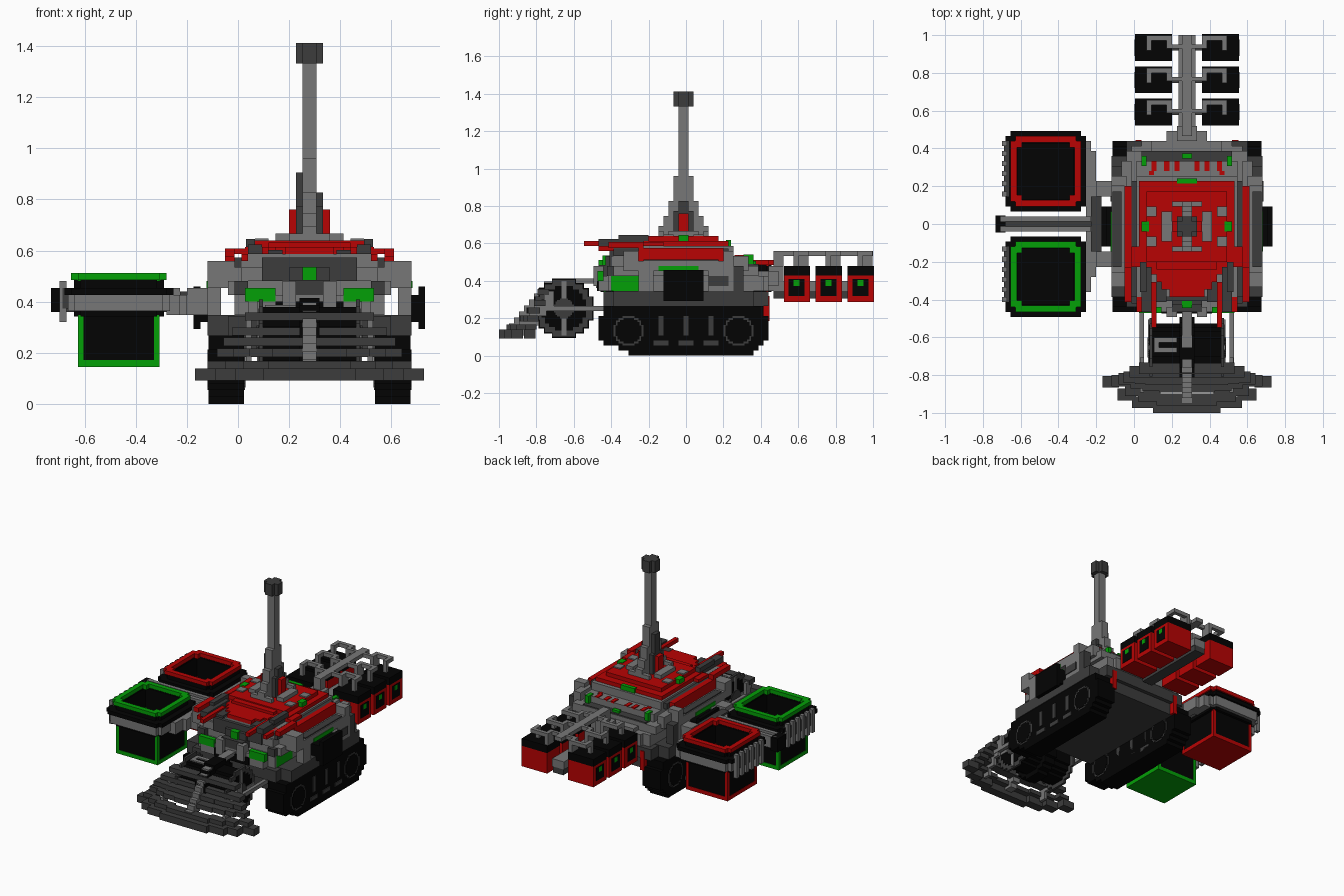
import bpy, bmesh
from mathutils import Matrix, Vector

if "Cube" in bpy.data.objects:
    bpy.data.objects.remove(bpy.data.objects["Cube"])

U = 2 / 75                          # size of one block
ORIGIN = Vector((10.5, -0.5, 0))    # tank axis, in blocks


def material(name, r, g, b):
    m = bpy.data.materials.new(name)
    m.use_nodes = True
    m.diffuse_color = (r, g, b, 1)
    m.node_tree.nodes["Principled BSDF"].inputs["Base Color"].default_value = (r, g, b, 1)
    return m


GREY = material("mid grey", .185, .185, .185)
DARK = material("dark grey", .046, .046, .046)
BLACK = material("black", .001, .001, .001)
RED = material("red", .48, .001, .001)
GREEN = material("green", .001, .35, .002)


def part(name, boxes, mirror=False):
    """One object from block boxes (material, x0, x1, y0, y1, z0, z1)."""
    bm, mats = bmesh.new(), []
    for mat, x0, x1, y0, y1, z0, z1 in boxes:
        if mat not in mats:
            mats.append(mat)
        for side in ((1, -1) if mirror else (1,)):
            mid = Vector((side * (x0 + x1), y0 + y1, z0 + z1)) / 2 + ORIGIN
            size = (x1 - x0, y1 - y0, z1 - z0)
            mtx = Matrix.Translation(mid * U) @ Matrix.Diagonal((*[s * U for s in size], 1))
            verts = bmesh.ops.create_cube(bm, size=1, matrix=mtx)["verts"]
            for f in {f for v in verts for f in v.link_faces}:
                f.material_index = mats.index(mat)
    mesh = bpy.data.meshes.new(name)
    bm.to_mesh(mesh)
    bm.free()
    for m in mats:
        mesh.materials.append(m)
    obj = bpy.data.objects.new(name, mesh)
    bpy.context.collection.objects.link(obj)
    return obj


def ring(mat, cx, cy, inner, outer, z0, z1):
    """Square frame with notched corners."""
    e = outer - 1
    return [(mat, cx - e, cx + e, cy + inner, cy + outer, z0, z1),
            (mat, cx - e, cx + e, cy - outer, cy - inner, z0, z1),
            (mat, cx + inner, cx + outer, cy - e, cy + e, z0, z1),
            (mat, cx - outer, cx - inner, cy - e, cy + e, z0, z1)]


def disc(mat, x0, x1, cy, cz, r):
    """Stepped round block with its axis across the tank."""
    return [(mat, x0, x1, cy - a, cy + a, cz - b, cz + b)
            for a, b in ((r, r * .4), (r * .84, r * .67), (r * .67, r * .84), (r * .4, r))]


# Crawler tracks with wheels on both faces
track = [(BLACK, 9.6, 14.8, a, b, z, z + h) for a, b, z, h in
         ((-11, 14, 0, 1), (-13, 15, 1, 1), (-16, 16, 2, 1), (-17, 17, 3, 5), (-16, 16, 8, 2))]
for y in (-11, 11):
    track += disc(DARK, 9.5, 14.9, y, 5, 3) + disc(BLACK, 9.4, 15, y, 5, 2.6)
for y in (-4, 1, 6):
    track += [(DARK, 9.6, 15, y - 2, y + 1, 2, 3), (DARK, 9.6, 15, y - 1, y, 4, 8)]
part("track", track, True)

# Hull body
part("belly", [(DARK, -10, 10, -15, 16, 7, 10)])
part("skirt", [(DARK, -15, 15, -14, 14, 10, 13), (DARK, -12, 12, -16, 17, 10, 12.9)])
part("hull", [(GREY, -11, 11, -15, 16, 13, 16), (GREY, -9, 9, -17, 17, 13, 16),
              (GREY, -12, 12, -14, 15, 16, 18), (GREY, -10, 10, -14.5, 13, 18, 20),
              (GREY, -10, 10, -14, 10, 20, 22), (DARK, -7, 7, -14.8, -13, 18, 21.5)])
part("rear_stripe", [(DARK, -9, 9, 13, 15, 18, 18.4), (GREEN, -1, 1, 13.5, 14.5, 18, 19),
                     (GREY, -7, 7, 15, 17, 16, 17), (GREY, -4, 4, 16, 19, 14, 17)])
part("rear_vents", [(RED, x, x + 1, 11, 13, 19.8, 20.2) for x in (1.5, 3.5, 6)]
     + [(RED, 6.5, 7.5, 10.2, 11, 19.8, 20.2)], True)
part("rear_light", [(RED, 9, 10.2, 14, 17.2, 7, 12), (GREEN, 8, 9, 12, 14, 18, 20.3)], True)
part("fender", [(GREY, 11, 15, -9, 10, 17, 19), (GREY, 10, 15, -12, -9, 17, 21),
                (GREY, 12, 15, 8, 10, 18, 21), (GREY, 13, 15, -9, -6, 13, 17),
                (GREY, 13, 15, 5, 10, 13, 17), (GREY, 11, 13, 8, 13, 17, 20),
                (DARK, 13, 15.2, 5, 9, 14, 16), (DARK, 13, 15, 10, 12, 13, 18),
                (DARK, 13, 14.8, -8, 7, 19, 19.3)], True)
part("side_pod", [(BLACK, 13, 16, -4, 4, 12, 16), (BLACK, 16, 17, -4, 4, 11, 17.2),
                  (GREEN, 14, 15.15, -5, 3, 17, 18)], True)

# Cab front and windows
part("cab_window", [(GREEN, 5, 9.5, -17.2, -16, 15, 17), (GREEN, 10, 11.04, -14.5, -8, 13, 16),
                    (GREY, 2, 4, -18, -16, 14, 18), (DARK, 9, 11, -15.3, -14, 16, 18)], True)
part("cab_nose", [(BLACK, -5, 5, -17.3, -16, 13, 15), (DARK, -3, 3, -17, -14, 16, 18.2),
                  (DARK, -3, 3, -15.6, -14, 18, 20), (GREEN, -1, 1, -16.2, -14, 18.2, 20.1)])

# Red deck, tapering forward in steps, with its trim
deck = [(RED, -w, w, front, 9, 22, 23) for w, front in
        ((9.5, -8), (8, -9.5), (6, -11), (5, -12.5), (3.5, -14))]
part("deck", deck + [(RED, -11, 11, -8, -4, 22, 22.8), (RED, -8, 8, -7, 7, 23, 24),
                     (RED, -6, 6, -8.5, -6, 23, 23.7), (GREEN, -2, 2, 8.5, 9.5, 22, 23.2)])
part("deck_side", [(RED, 11, 12.4, -9, 8, 19, 21.6), (RED, 11, 12.4, -15, -8, 21.6, 22.8),
                   (DARK, 10, 11, -14, 9, 20, 21.5),
                   (RED, 6, 7, -20, -11, 22, 23), (RED, 9, 10, -17, -12, 21, 22),
                   (DARK, 7, 9, -17, -8, 22, 23.4), (DARK, 4, 6, -15, -11, 22, 22.6),
                   (DARK, 8, 9.3, -13, -7, 23, 24.2), (GREEN, 7.5, 9, -1, 1, 23, 24.15),
                   (GREY, 6, 8, -4, -2, 24, 24.3), (GREY, 6, 8, 2, 4, 24, 24.3),
                   (GREY, 3, 5, -3, 3, 24, 25), (GREY, 1, 3, 4, 5, 24, 25),
                   (GREY, 1, 3, -5, -4, 24, 25)], True)

# Tower and mast
tower = [(GREY, -1, 1, -1, 1, 23, 50), (DARK, -2, -1, -1, 1, 23, 34), (DARK, 1, 2, -1, 1, 23, 31),
         (DARK, -2, 2, -2, 2, 23, 29), (RED, -3, 3, -1, 1, 23, 28.5)]
tower += [(GREY, -1, 1, -r, r, 23, top) for r, top in ((2, 36), (3, 31), (4, 28), (5, 26))]
part("tower", tower)
part("mast_head", [(DARK, -2, 2, -1, 1, 50, 53), (DARK, -1, 1, -2, 2, 50, 53)])

# Plough: curved slats stepping up and back
plough = []
for half, front, z, high in ((16.8, -37, 3.4, 1.8), (15, -35.5, 5.2, 1.1), (13.6, -33, 6.9, 1.2),
                             (12.6, -31.5, 8.5, 1.2), (11.4, -30, 10, 1.2), (9.5, -29.3, 12.2, 1.2)):
    bend = max(0, -31 - front) / 6
    for a, b, back in ((0, .4, 0), (.35, .65, 1), (.6, .82, 2.5), (.8, 1, 5)):
        y = front + back * bend
        plough.append((DARK, a * half, b * half, y, y + 2.3, z, z + high))
part("plough", plough, True)
part("plough_strut", [(GREY, 8.5, 9.3, y, y + 2, z, z + 3) for y, z in
                      ((-33, 4), (-31, 6), (-29.5, 8), (-28, 10))]
     + [(GREY, 8.5, 9.4, -30, -15, 9, 10)], True)
part("plough_ladder", [(GREY, -1, 1, -35 + s, -32.5 + s, 4.5 + s * 1.2, 6.5 + s * 1.2)
                       for s in range(8)] + [(GREY, -1, 1, -24, -16, 14.5, 15.5)])

# Roller drum
part("drum", disc(BLACK, -7.2, 7.2, -24, 9.5, 4.7) + disc(BLACK, -1.5, 1.5, -24, 9.5, 6))
part("drum_end", disc(DARK, 6.8, 7.4, -24, 9.5, 5.8) + disc(BLACK, 7, 7.5, -24, 9.5, 4.5)
     + [(GREY, 7, 7.7, -24.5, -23.5, 4, 15), (GREY, 7, 7.7, -29.5, -18.5, 9, 10)]
     + disc(DARK, 7, 7.8, -24, 9.5, 2), True)
part("drum_latch", [(GREY, -6.5, -2, -23, -22, 13.5, 14.5), (GREY, -6.5, -2, -25, -24, 13.5, 14.5),
                    (GREY, -6.5, -5.5, -25, -22, 13.5, 14.5)])


# Side buckets
def bucket(name, colour, cx, cy):
    boxes = [(colour, cx - 6, cx + 6, cy - 6, cy + 6, 5.4, 6.4),
             (BLACK, cx - 5.5, cx + 5.5, cy - 5.5, cy + 5.5, 6, 7)]
    for sx in (-1, 1):
        boxes += [(BLACK, cx + sx * 5.7 - .2, cx + sx * 5.7 + .2, cy - 5.8, cy + 5.8, 6, 18),
                  (BLACK, cx - 5.8, cx + 5.8, cy + sx * 5.7 - .2, cy + sx * 5.7 + .2, 6, 18)]
        for sy in (-1, 1):
            px, py = cx + sx * 5.6, cy + sy * 5.6
            boxes.append((colour, px - .4, px + .4, py - .4, py + .4, 6, 13))
            qx, qy = cx + sx * 5.4, cy + sy * 5.4
            boxes.append((colour, qx - .7, qx + .7, qy - .7, qy + .7, 18, 19.2))
    boxes += ring(colour, cx, cy, 5.7, 7, 18.2, 19.2) + ring(BLACK, cx, cy, 5.6, 6.6, 17, 18.2)
    boxes += ring(BLACK, cx, cy, 5.6, 8, 16, 17) + ring(GREY, cx, cy, 5.6, 7.5, 13.6, 16)
    part(name, boxes + ring(BLACK, cx, cy, 5.6, 6.6, 12.8, 13.6))


bucket("red_bucket", RED, -28, 11)
bucket("green_bucket", GREEN, -28, -10)
part("bucket_ribs", [(GREY, -36.7, -35.7, y, y + 1, 12, 18)
                     for start in (-15, 6) for y in range(start, start + 11, 2)]
     + [(DARK, -36.3, -35.3, start, start + 11, 14, 17) for start in (-15, 6)])
part("bucket_arm", [(GREY, -37, -19, -1, 0, 14, 17), (GREY, -37, -19, 1, 2, 14, 17),
                    (DARK, -36, -19, 0, 1, 13.5, 16), (BLACK, -38, -36, -1.2, 2.2, 13.5, 17)])
part("bucket_bracket", [(GREY, -20, -18, -10, 15, 13, 16), (GREY, -21, -19, 12, 17, 13, 16),
                        (GREY, -18, -14, -8, -5, 13, 17), (GREY, -18, -14, 6, 9, 13, 17),
                        (DARK, -19, -17, -5, 6, 14, 16.5), (GREY, -21, -19, -13, -9, 13, 16)])

# Tail boom and its cargo boxes
part("tail_boom", [(GREY, -1, 1, 19, 38, 20, 21), (GREY, -1.7, 1.7, 16, 38, 13, 15),
                   (DARK, -1.5, 1.5, 18, 38, 11.5, 13), (GREY, -2, 2, 17, 20, 15, 18),
                   (GREY, -1, 1, 18, 20, 17, 21)])
for n in range(3):
    y = 20.1 + n * 6.4
    part("cargo_box", [(RED, 3, 10.3, y, y + 5.3, 10.8, 16.1),
                       (BLACK, 3, 10.3, y, y + 5.3, 16.1, 18),
                       (BLACK, 10, 10.4, y + 1, y + 4.2, 12, 15.4),
                       (GREEN, 10, 10.45, y + 2, y + 3.2, 14, 15.2),
                       (DARK, 1, 3.2, y + 2, y + 3, 13, 14)], True)
    part("cargo_hook", [(GREY, 0, 4, y + 2.4, y + 3.2, 20, 21), (GREY, 7, 8, y + 2, y + 5, 20, 21),
                        (GREY, 3, 8, y + 4, y + 5, 20, 21), (GREY, 3, 4, y + 2.4, y + 5, 18, 21),
                        (GREY, 7, 8, y + 2, y + 3, 18, 20)], True)
